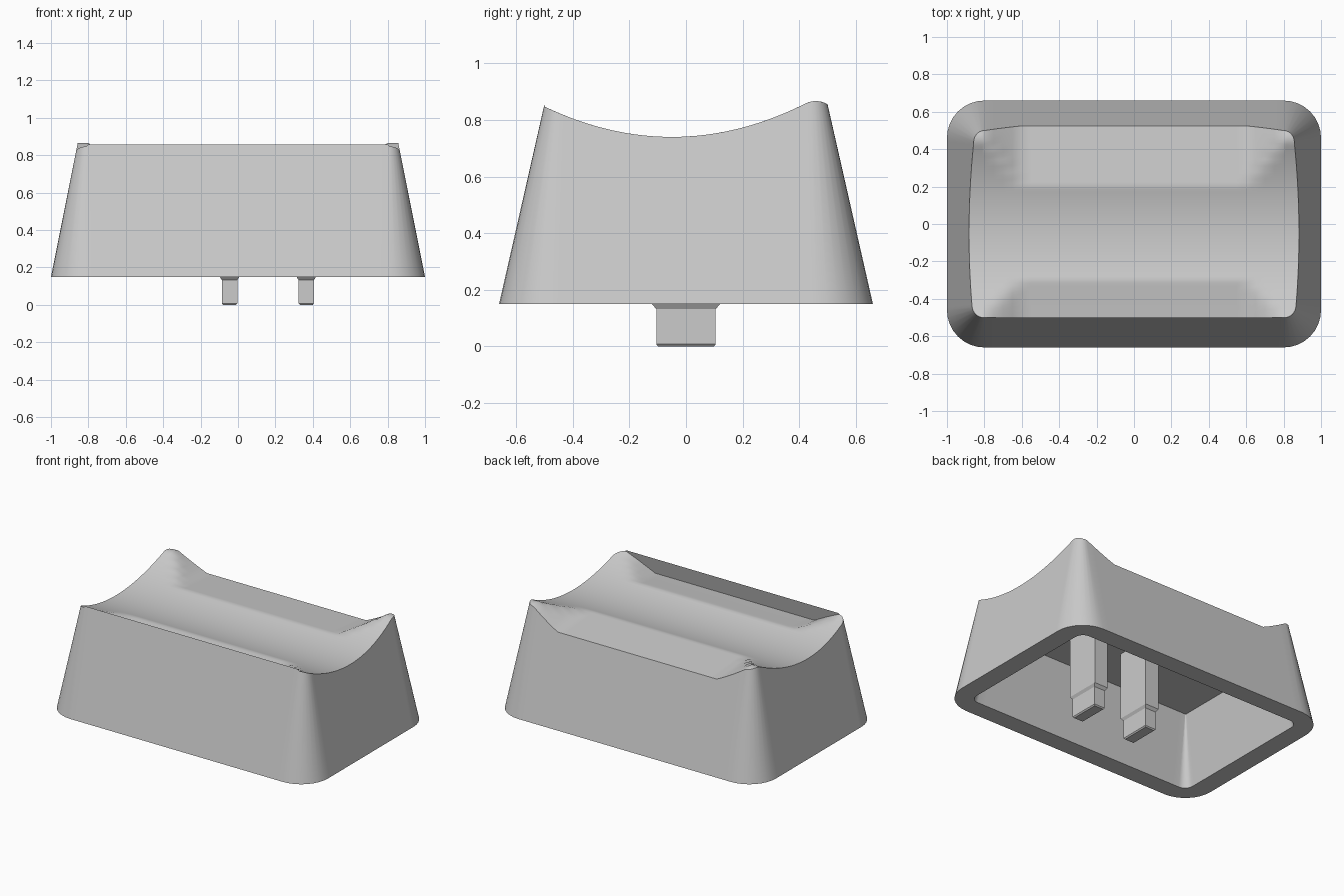
import bpy, bmesh, math

if "Cube" in bpy.data.objects:
    bpy.data.objects.remove(bpy.data.objects["Cube"], do_unlink=True)

grey = bpy.data.materials.new("plain_grey")
grey.use_nodes = True
grey.diffuse_color = (0.6, 0.6, 0.6, 1)
grey.node_tree.nodes["Principled BSDF"].inputs["Base Color"].default_value = (0.6, 0.6, 0.6, 1)

BASE, LIP, CEILING = 0.15, 0.857, 0.61
ROWS, COLS, ARC = 56, 32, 8


def make_object(name, bm):
    bmesh.ops.recalc_face_normals(bm, faces=bm.faces)
    mesh = bpy.data.meshes.new(name)
    bm.to_mesh(mesh)
    bm.free()
    ob = bpy.data.objects.new(name, mesh)
    bpy.context.collection.objects.link(ob)
    mesh.materials.append(grey)
    return ob


# Rounded-rectangle sections of the tapered body and of the cavity
def outer(z):
    h = z - BASE
    return 1 - 0.2 * h, 0.66 - 0.227 * h, 0.2 - 0.2 * h


def inner(z):
    h = z - BASE
    return 0.87 - 0.2 * h, 0.535 - 0.227 * h, 0.06 - 0.12 * h


# Each column is a position along the straight part plus a corner angle
arc = [(i + 1) / ARC * math.pi / 2 for i in range(ARC)]
columns = [(-1, -a) for a in reversed(arc)]
columns += [(2 * i / COLS - 1, 0) for i in range(COLS + 1)]
columns += [(1, a) for a in arc]
rows = [2 * j / ROWS - 1 for j in range(ROWS + 1)]


def point(col, v, section):
    hx, hy, r = section
    s, a = col
    edge = hy - r + r * math.cos(a)
    return s * (hx - r) + r * math.sin(a), v * edge, edge


# Scooped top: a trough whose front and back middle parts are filled flat
def trough(y):
    return 0.74 + 0.53 * (y + 0.05) ** 2 - 7 * max(0, y - 0.42) ** 2


def top_height(x, y, edge):
    t = min(1, max(0, (abs(x) - 0.6) / 0.2))
    side = 1 if y > 0 else -1
    limit = 0.2 + 0.25 * t if y > 0 else 0.3 + 0.18 * t
    if t == 1 or abs(y) <= limit:
        return trough(y)
    rim = 0.745 + t * (trough(side * edge) - 0.745)
    k = (abs(y) - limit) / (edge - limit)
    return trough(side * limit) * (1 - k) + rim * k


def top_point(col, v):
    z = 0.8
    for _ in range(8):
        x, y, edge = point(col, v, outer(z))
        z = top_height(x, y, edge)
    return x, y, z


bm = bmesh.new()
grid = [[bm.verts.new(top_point(c, v)) for v in rows] for c in columns]
for i in range(len(columns) - 1):
    for j in range(ROWS):
        bm.faces.new((grid[i][j], grid[i + 1][j], grid[i + 1][j + 1], grid[i][j + 1]))

# Perimeter of the grid, counter-clockwise from the front left of the plan
last = len(columns) - 1
path = [(i, 0) for i in range(last)] + [(last, j) for j in range(ROWS)]
path += [(i, ROWS) for i in range(last, 0, -1)] + [(0, j) for j in range(ROWS, 0, -1)]


def loop(section, z):
    verts = []
    for i, j in path:
        x, y, _ = point(columns[i], rows[j], section(z))
        verts.append(bm.verts.new((x, y, z)))
    return verts


def bridge(a, b):
    for k in range(len(a)):
        n = (k + 1) % len(a)
        bm.faces.new((a[k], a[n], b[n], b[k]))


# The front wall stands above the scoop as a straight thin lip
top_loop = []
for i, j in path:
    if j == 0 and columns[i][1] == 0:
        x, y, _ = point(columns[i], -1, outer(LIP))
        top_loop.append(bm.verts.new((x, y, LIP)))
    else:
        top_loop.append(grid[i][j])

# Outer walls, bottom rim, cavity walls and ceiling
bottom_loop = loop(outer, BASE)
cavity_loop = loop(inner, BASE)
ceiling_loop = loop(inner, CEILING)
bridge(bottom_loop, top_loop)
bridge(cavity_loop, bottom_loop)
bridge(ceiling_loop, cavity_loop)
bm.faces.new(ceiling_loop)
shell = make_object("cap_shell", bm)

bpy.ops.object.select_all(action="DESELECT")
shell.select_set(True)
bpy.context.view_layer.objects.active = shell
bpy.ops.object.shade_smooth_by_angle(angle=math.radians(30))


# Two stepped prongs hanging from the ceiling
def prong(name, cx):
    bm = bmesh.new()
    levels = [(0, 0.034, 0.099), (0.008, 0.041, 0.105), (0.132, 0.041, 0.105),
              (0.15, 0.052, 0.12), (CEILING, 0.052, 0.12)]
    rings = [[bm.verts.new((cx + sx * hx, sy * hy, z))
              for sx, sy in ((-1, -1), (1, -1), (1, 1), (-1, 1))] for z, hx, hy in levels]
    for a, b in zip(rings, rings[1:]):
        for k in range(4):
            n = (k + 1) % 4
            bm.faces.new((a[k], a[n], b[n], b[k]))
    bm.faces.new(rings[0])
    bm.faces.new(rings[-1])
    make_object(name, bm)


prong("right_prong", -0.045)
prong("left_prong", 0.365)
